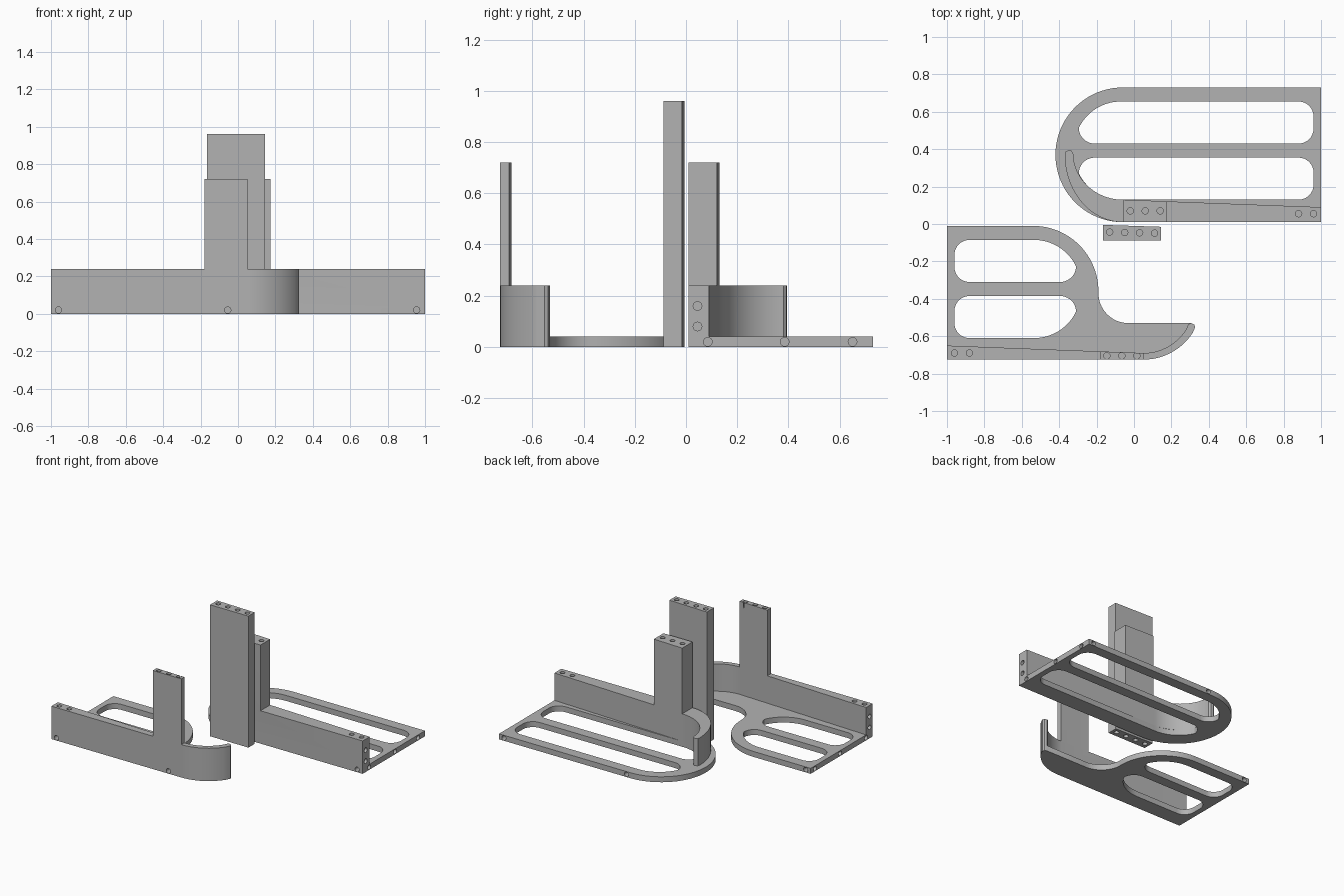
import bpy, bmesh, math
from mathutils import Vector

if "Cube" in bpy.data.objects:
    bpy.data.objects.remove(bpy.data.objects["Cube"])

grey = bpy.data.materials.new("plain grey")
grey.diffuse_color = (0.45, 0.45, 0.45, 1)
grey.use_nodes = True
grey.node_tree.nodes["Principled BSDF"].inputs["Base Color"].default_value = grey.diffuse_color


def arc(cx, cy, rx, ry, a0, a1, n=18):
    """Points of an elliptical arc, angles in degrees."""
    return [(cx + rx * math.cos(math.radians(a0 + (a1 - a0) * i / n)),
             cy + ry * math.sin(math.radians(a0 + (a1 - a0) * i / n))) for i in range(n + 1)]


def prism(name, pts, z0, z1):
    """Upright solid from a plan outline."""
    bm = bmesh.new()
    clean = [p for i, p in enumerate(pts) if (Vector(p) - Vector(pts[i - 1])).length > 1e-4]
    face = bm.faces.new([bm.verts.new((x, y, z0)) for x, y in clean])
    top = bmesh.ops.extrude_face_region(bm, geom=[face])["geom"]
    bmesh.ops.translate(bm, vec=(0, 0, z1 - z0),
                        verts=[v for v in top if isinstance(v, bmesh.types.BMVert)])
    bmesh.ops.recalc_face_normals(bm, faces=bm.faces)
    return finish(name, bm)


def finish(name, bm):
    me = bpy.data.meshes.new(name)
    bm.to_mesh(me)
    bm.free()
    me.materials.append(grey)
    ob = bpy.data.objects.new(name, me)
    bpy.context.collection.objects.link(ob)
    return ob


def combine(ob, other, op):
    """Apply a boolean and remove the helper."""
    mod = ob.modifiers.new(op, 'BOOLEAN')
    mod.operation, mod.object, mod.solver = op, other, 'EXACT'
    bpy.context.view_layer.objects.active = ob
    bpy.ops.object.modifier_apply(modifier=mod.name)
    bpy.data.objects.remove(other)


def drill(ob, holes, r=0.017, depth=0.04):
    """Blind screw holes: (position, outward direction)."""
    bm = bmesh.new()
    for pos, out in holes:
        m = Vector(out).to_track_quat('Z', 'Y').to_matrix().to_4x4()
        m.translation = Vector(pos)
        bmesh.ops.create_cone(bm, cap_ends=True, segments=16, radius1=r, radius2=r,
                              depth=2 * depth, matrix=m)
    combine(ob, finish("drill_cutter", bm), 'DIFFERENCE')


def smooth(ob):
    bpy.ops.object.select_all(action='DESELECT')
    ob.select_set(True)
    bpy.context.view_layer.objects.active = ob
    bpy.ops.object.shade_smooth_by_angle(angle=math.radians(30))


def slot(x_flat, x_arc, s, y_mid, y_out):
    """Window: rounded corners at x_flat, large sweep towards direction s."""
    h = abs(y_out - y_mid)
    v = 1 if y_out > y_mid else -1
    r = 0.08
    tip, a = 0.225, math.degrees(math.asin(0.9))
    drop = 0.25 * (1 - math.cos(math.radians(a)))
    p = arc(r, r, r, r, 270, 180, 8)                        # corner at the bar
    p += arc(r, h - r, r, r, 180, 90, 8)                    # corner at the rim
    L = abs(x_arc - x_flat)
    p += arc(L, h - 0.25, 0.25, 0.25, 90, 90 - a, 14)       # sweep
    fy = h - drop
    p += arc(L + tip - 0.085, fy, 0.085, fy, 0, -90, 10)    # return to the bar
    return prism("slot_cutter", [(x_flat + s * x, y_mid + v * y) for x, y in p], -0.1, 0.2)


Z, X, Y = (0, 0, 1), (1, 0, 0), (0, 1, 0)
NX, NY = (-1, 0, 0), (0, -1, 0)

# Rear bracket: rounded plate, curved wall, post
rear = prism("rear_bracket", [(1, 0.01), (1, 0.73)] + arc(-0.06, 0.37, 0.36, 0.36, 90, 270, 40), 0, 0.04)
for y_mid, y_out in ((0.43, 0.655), (0.355, 0.13)):
    combine(rear, slot(0.96, -0.07, -1, y_mid, y_out), 'DIFFERENCE')
wall = prism("rear_wall", [(1, 0.09), (1, 0.01)] + arc(-0.06, 0.37, 0.31, 0.36, 270, 180, 24)
             + [(-0.366, 0.386), (-0.35, 0.394), (-0.335, 0.392)]
             + arc(-0.06, 0.38, 0.265, 0.25, 180, 270, 24), 0.04, 0.24)
combine(rear, wall, 'UNION')
post = prism("rear_post", [(-0.06, 0.01), (0.175, 0.01), (0.175, 0.1211), (-0.06, 0.13)], 0.24, 0.72)
combine(rear, post, 'UNION')
drill(rear, [((x, 0.07, 0.72), Z) for x in (-0.02, 0.06, 0.14)]
      + [((x, 0.055, 0.24), Z) for x in (0.88, 0.96)]
      + [((1, 0.045, z), X) for z in (0.08, 0.16)]
      + [((1, y, 0.02), X) for y in (0.085, 0.385, 0.65)]
      + [((0.955, 0.01, 0.02), NY), ((0.96, 0.73, 0.02), Y), ((-0.03, 0.73, 0.02), Y)])
smooth(rear)

# Front bracket: plate with a hooked tail, curved wall, post
tail = arc(0.05, -0.41, 0.315, 0.315, 270, 330, 20)
tail = [p for p in tail if p[0] < 0.322] + [(0.327, -0.552), (0.322, -0.538), (0.305, -0.53)]
front = prism("front_bracket", [(-1, -0.725)] + tail
              + arc(-0.03, -0.37, 0.16, 0.16, 270, 180, 16)
              + arc(-0.54, -0.36, 0.35, 0.35, 0, 90, 24) + [(-1, -0.01)], 0, 0.04)
for y_mid, y_out in ((-0.31, -0.085), (-0.385, -0.61)):
    combine(front, slot(-0.96, -0.535, 1, y_mid, y_out), 'DIFFERENCE')
inner = [p for p in arc(0.05, -0.42, 0.27, 0.27, 335, 270, 20) if p[0] < 0.285]
wall = prism("front_wall", [(-1, -0.725)] + tail + [(0.291, -0.535)] + inner + [(-1, -0.65)], 0.04, 0.24)
combine(front, wall, 'UNION')
post = prism("front_post", [(-0.18, -0.725), (0.05, -0.725), (0.05, -0.69), (-0.18, -0.6812)], 0.24, 0.72)
combine(front, post, 'UNION')
drill(front, [((x, -0.705, 0.72), Z) for x in (-0.145, -0.065, 0.015)]
      + [((x, -0.69, 0.24), Z) for x in (-0.96, -0.88)]
      + [((-1, -0.69, z), NX) for z in (0.08, 0.16)]
      + [((-1, y, 0.02), NX) for y in (-0.65, -0.35, -0.06)]
      + [((x, -0.725, 0.02), NY) for x in (-0.96, -0.055)]
      + [((-0.96, -0.01, 0.02), Y)])
smooth(front)

# Tall centre post with holes at both ends
tall = prism("tall_post", [(-0.165, -0.087), (0.145, -0.087), (0.145, -0.015), (-0.165, -0.005)], 0, 0.96)
holes = [(-0.13 + 0.08 * i, -0.043 - 0.002 * i) for i in range(4)]
drill(tall, [((x, y, 0.96), Z) for x, y in holes] + [((x, y, 0), Z) for x, y in holes])
smooth(tall)
